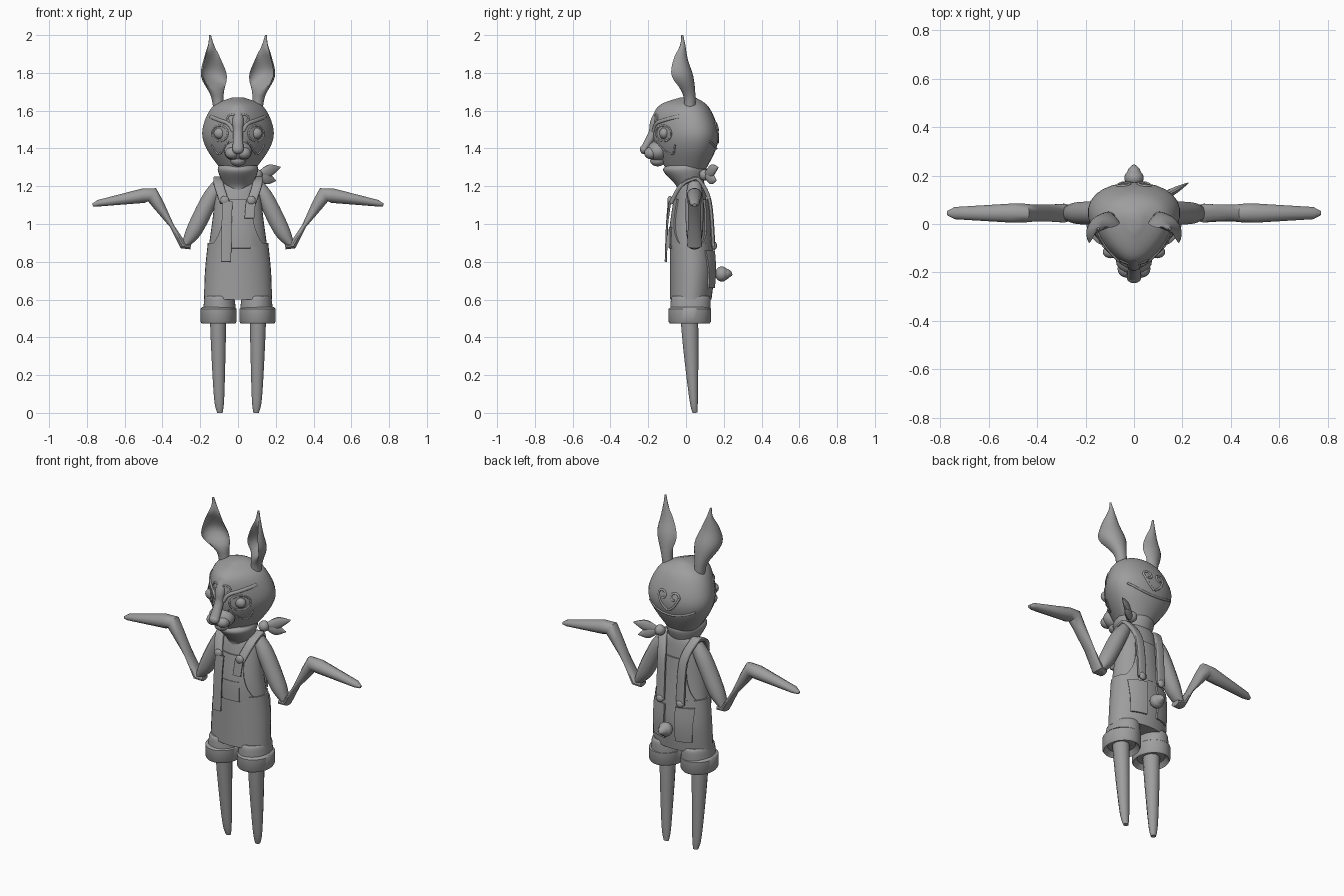
import bpy, bmesh, math
from mathutils import Vector
from mathutils.bvhtree import BVHTree

cube = bpy.data.objects.get("Cube")
if cube:
    bpy.data.objects.remove(cube)

tone = (.34, .34, .34, 1)
grey = bpy.data.materials.new("clay grey")
grey.use_nodes = True
grey.diffuse_color = tone
grey.node_tree.nodes["Principled BSDF"].inputs["Base Color"].default_value = tone

X, Y, Z = Vector((1, 0, 0)), Vector((0, 1, 0)), Vector((0, 0, 1))


def finish(name, bm):
    bmesh.ops.recalc_face_normals(bm, faces=bm.faces)
    mesh = bpy.data.meshes.new(name)
    bm.to_mesh(mesh)
    bm.free()
    mesh.materials.append(grey)
    mesh.shade_smooth()
    mesh.set_sharp_from_angle(angle=math.radians(45))
    part = bpy.data.objects.new(name, mesh)
    bpy.context.collection.objects.link(part)
    return part


def spline(keys, steps):
    """Smooth run of rows through a few key rows."""
    keys = [Vector(key) for key in keys]
    padded = [keys[0]] + keys + [keys[-1]]
    rows = []
    for before, start, end, after in zip(padded, padded[1:], padded[2:], padded[3:]):
        for step in range(steps):
            t = step / steps
            bend_in, bend_out = (end - before) / 2, (after - start) / 2
            rows.append(start * (2 * t**3 - 3 * t**2 + 1) + bend_in * (t**3 - 2 * t**2 + t)
                        + end * (3 * t**2 - 2 * t**3) + bend_out * (t**3 - t**2))
    return rows + [keys[-1]]


def circle(count, offset=0):
    angles = [math.tau * (i + offset) / count for i in range(count)]
    return [(math.cos(angle), math.sin(angle)) for angle in angles]


def skin(name, rings):
    """Bridge equal point rings and cap both ends."""
    bm = bmesh.new()
    loops = [[bm.verts.new(point) for point in ring] for ring in rings]
    for low, high in zip(loops, loops[1:]):
        for i in range(len(low)):
            bm.faces.new((low[i - 1], low[i], high[i], high[i - 1]))
    bm.faces.new(loops[0])
    bm.faces.new(loops[-1])
    return finish(name, bm)


def loft(name, keys, middle=0, taper=0, steps=5):
    """Key rows are height, half width, front and back; taper narrows the front."""
    rings = []
    for height, half, front, back in spline(keys, steps):
        rings.append([(middle + half * c * (1 + taper * s),
                       (front + back) / 2 + s * (back - front) / 2, height) for c, s in circle(32)])
    return skin(name, rings)


def tube(name, keys, axis, steps=5, power=1):
    """Key rows are a point, the half width along axis and the half depth; low power squares it."""
    rows = spline(keys, steps)
    points = [Vector(row[:3]) for row in rows]
    rings = []
    for k, (point, row) in enumerate(zip(points, rows)):
        ahead, behind = points[min(k + 1, len(points) - 1)], points[max(k - 1, 0)]
        across = (ahead - behind).cross(axis).normalized()
        width, depth = row[3], row[4]
        rings.append([point + axis * width * math.copysign(abs(c)**power, c)
                      + across * depth * math.copysign(abs(s)**power, s) for c, s in circle(12, .5)])
    return skin(name, rings)


def ball(name, place, size):
    bm = bmesh.new()
    bmesh.ops.create_uvsphere(bm, u_segments=20, v_segments=12, radius=1)
    bmesh.ops.scale(bm, vec=size, verts=bm.verts)
    bmesh.ops.translate(bm, vec=place, verts=bm.verts)
    return finish(name, bm)


def surface_of(part):
    mesh = part.data
    return BVHTree.FromPolygons([v.co for v in mesh.vertices], [p.vertices for p in mesh.polygons])


def on_surface(surface, x, z, facing, lift):
    """Point on the front (facing -1) or back (facing 1) of a part."""
    hit = surface.ray_cast(Vector((x, facing, z)), Y * -facing)[0]
    return Vector((x, (hit.y if hit else 0) + facing * lift, z))


def patch(name, surface, facing, top, bottom, edges, lift):
    """Cloth plate that follows a part; edges gives its two sides at a fraction of the drop."""
    bm = bmesh.new()
    count = 8
    grid = []
    for row in range(count + 1):
        t = row / count
        start, end = edges(t)
        grid.append([bm.verts.new(on_surface(surface, start + (end - start) * col / count,
                                             top + (bottom - top) * t, facing, lift))
                     for col in range(count + 1)])
    for upper, lower in zip(grid, grid[1:]):
        for i in range(count):
            bm.faces.new((upper[i], upper[i + 1], lower[i + 1], lower[i]))
    bmesh.ops.recalc_face_normals(bm, faces=bm.faces)
    bmesh.ops.solidify(bm, geom=bm.faces[:], thickness=.01)
    return finish(name, bm)


def stroke(name, surface, facing, path, radius=.006):
    """Raised line drawn over a part."""
    points = [on_surface(surface, x, z, facing, 0) for x, z in path]
    tube(name, [(*point, radius, radius) for point in points], Y, steps=1)


def arc(x, z, radius, start, end, shrink=0):
    """Arc that can wind inward as a spiral."""
    path = []
    for i in range(17):
        t = i / 16
        angle, reach = start + (end - start) * t, radius * (1 - shrink * t)
        path.append((x + reach * math.cos(angle), z + reach * math.sin(angle)))
    return path


# Head, mask seam and neck scarf
head = loft("head", [(1.67, .03, -.03, .05), (1.62, .13, -.15, .12), (1.5, .18, -.175, .17),
                     (1.4, .16, -.16, .16), (1.28, .08, -.1, .1)], taper=.34)
face = surface_of(head)
stroke("mask_back_seam", face, 1,
       [(.15 * math.sin(a / 10), 1.42 - .02 * math.cos(a / 5)) for a in range(-15, 16)])
loft("scarf", [(1.31, .1, -.1, .1), (1.28, .106, -.12, .11), (1.2, .07, -.05, .08), (1.15, .02, -.05, .05)])
knot = Vector((.1, .1, 1.26))
ball("scarf_knot", knot, (.03, .03, .03))
for name, tip in (("upper", (.225, .17, 1.3)), ("lower", (.2, .16, 1.23))):
    tube(name + "_scarf_end", [(*knot, .01, .01), (*knot.lerp(Vector(tip), .5), .035, .015), (*tip, .003, .002)], Z)

# Muzzle
tube("nose_bridge", [(0, -.13, 1.6, .03, .03), (0, -.165, 1.54, .03, .025), (0, -.175, 1.48, .026, .025),
                     (0, -.22, 1.4, .03, .02)], X)
ball("nose", (0, -.222, 1.395), (.03, .022, .025))
ball("muzzle", (0, -.15, 1.385), (.075, .06, .055))
ball("chin", (0, -.15, 1.335), (.04, .04, .03))

# Torso, shorts, overall panels and tail
torso = loft("torso", [(1.25, .06, 0, .085), (1.2, .11, -.04, .1), (1, .138, -.075, .12), (.86, .158, -.08, .135)])
shorts = loft("shorts", [(.9, .16, -.085, .14), (.75, .175, -.085, .15), (.6, .18, -.085, .135)])
body, seat = surface_of(torso), surface_of(shorts)


def bib_edges(t):
    half = .075 + .07 * t**3
    return -half, half


patch("bib", body, -1, 1.13, .88, bib_edges, .01)
patch("back_panel", body, 1, 1.13, .88, bib_edges, .01)
patch("bib_pocket", body, -1, .985, .835, lambda t: (-.04, .065), .014)
tube("hanging_strap", [(-.055, -.09, 1.12, .027, .006), (-.06, -.1, 1, .027, .006), (-.063, -.107, .8, .027, .006)],
     X, power=.4)
tube("short_strap_end", [(.068, -.085, 1.12, .026, .006), (.06, -.096, 1.03, .026, .006)], X, power=.4)
ball("tail", (0, .19, .735), (.04, .036, .04))
tube("tail_tip", [(0, .19, .735, .038, .038), (0, .225, .735, .025, .025), (0, .245, .73, .004, .004)], X)

for s, side in ((1, "left"), (-1, "right")):

    def mirrored(rows):
        return [(s * row[0], *row[1:]) for row in rows]

    def face_line(name, path, radius=.005):
        stroke(side + name, face, -1, mirrored(path), radius)

    # Eye, brow, cheek and raised face lines
    socket = on_surface(face, s * .096, 1.48, -1, 0)
    ball(side + "_eye", socket + Y * .01, (.033, .026, .03))
    face_line("_eye_rim", arc(.096, 1.48, .042, 0, math.tau))
    face_line("_brow", spline([(.025, 1.49), (.05, 1.53), (.1, 1.55), (.15, 1.57)], 4), .01)
    face_line("_forehead_swirl", [(.018, 1.5)] + arc(.032, 1.555, .024, math.pi, 0) + [(.045, 1.54)])
    face_line("_cheek_line", spline([(.05, 1.44), (.1, 1.37), (.14, 1.42)], 6))
    ball(side + "_muzzle_pad", (s * .032, -.185, 1.375), (.036, .036, .032))
    heart = spline([(.003, 1.43), (.04, 1.46), (.068, 1.51)], 4) + arc(.038, 1.51, .03, 0, math.pi * 1.6, .55)
    stroke(side + "_back_swirl", face, 1, mirrored(heart))

    # Ear: stalk opening into a cup, outer rim turned forward
    rings = []
    for height, depth, radius, fold in spline([(1.6, .02, .03, -1), (1.68, .015, .035, -.8), (1.78, -.035, .074, .7),
                                               (1.87, -.04, .05, .7), (1.95, -.02, .016, -.5),
                                               (2, -.02, .005, -1)], 4):
        ring = []
        for c, n in circle(24):
            reach = Vector((c, (n if n > 0 else -n * fold))) * radius
            u, v = reach.x * .85 + reach.y * .53, reach.y * .85 - reach.x * .53
            ring.append((s * (.1 + (height - 1.6) * .12 + u), depth + v, height))
        rings.append(ring)
    skin(side + "_ear", rings)

    # Arm: key rows are x, height, half width and half depth
    upper = [(.1, 1.21, .035, .035), (.15, 1.13, .048, .045), (.23, .97, .046, .044), (.28, .89, .03, .02)]
    lower = [(.25, .88, .03, .015), (.29, .885, .04, .02), (.35, .99, .036, .012), (.42, 1.1, .036, .032),
             (.455, 1.155, .04, .042), (.5, 1.15, .041, .04), (.74, 1.11, .026, .018), (.77, 1.1, .01, .008)]
    for name, keys, steps in (("_upper_arm", upper, 5), ("_forearm_and_hand", lower, 1)):
        tube(side + name, [(s * x, .045, z, width, depth) for x, z, width, depth in keys], Y, steps)

    # Leg, trouser leg and rolled cuff
    tube(side + "_leg", mirrored([(.106, .015, .56, .046, .05), (.104, .025, .35, .04, .042),
                                  (.1, .04, .08, .028, .024), (.096, .047, 0, .015, .013)]), X)
    loft(side + "_trouser_leg", [(.62, .07, -.07, .12), (.6, .08, -.08, .13), (.52, .09, -.084, .13)], s * .098)
    cuff = [(.5, .07), (.474, .09), (.485, .096), (.55, .096), (.56, .086)]
    loft(side + "_cuff", [(z, half, .02 - half * 1.18, .02 + half * 1.18) for z, half in cuff], s * .103, steps=1)

    # Shoulder strap, buttons and back pocket
    strap = [(.065, .145, .88), (.07, .125, 1.12), (.1, .07, 1.23), (.105, .03, 1.235), (.1, -.03, 1.2), (.07, -.08, 1.11)]
    tube(side + "_strap", [(*point, .026, .011) for point in mirrored(strap)], X, power=.5)
    ball(side + "_front_button", (s * .07, -.085, 1.125), (.024, .014, .024))
    ball(side + "_back_button", (s * .065, .15, .885), (.022, .014, .022))
    patch(side + "_back_pocket", seat, 1, .86, .66, lambda t: (s * .035, s * (.135 - .01 * t)), .012)
